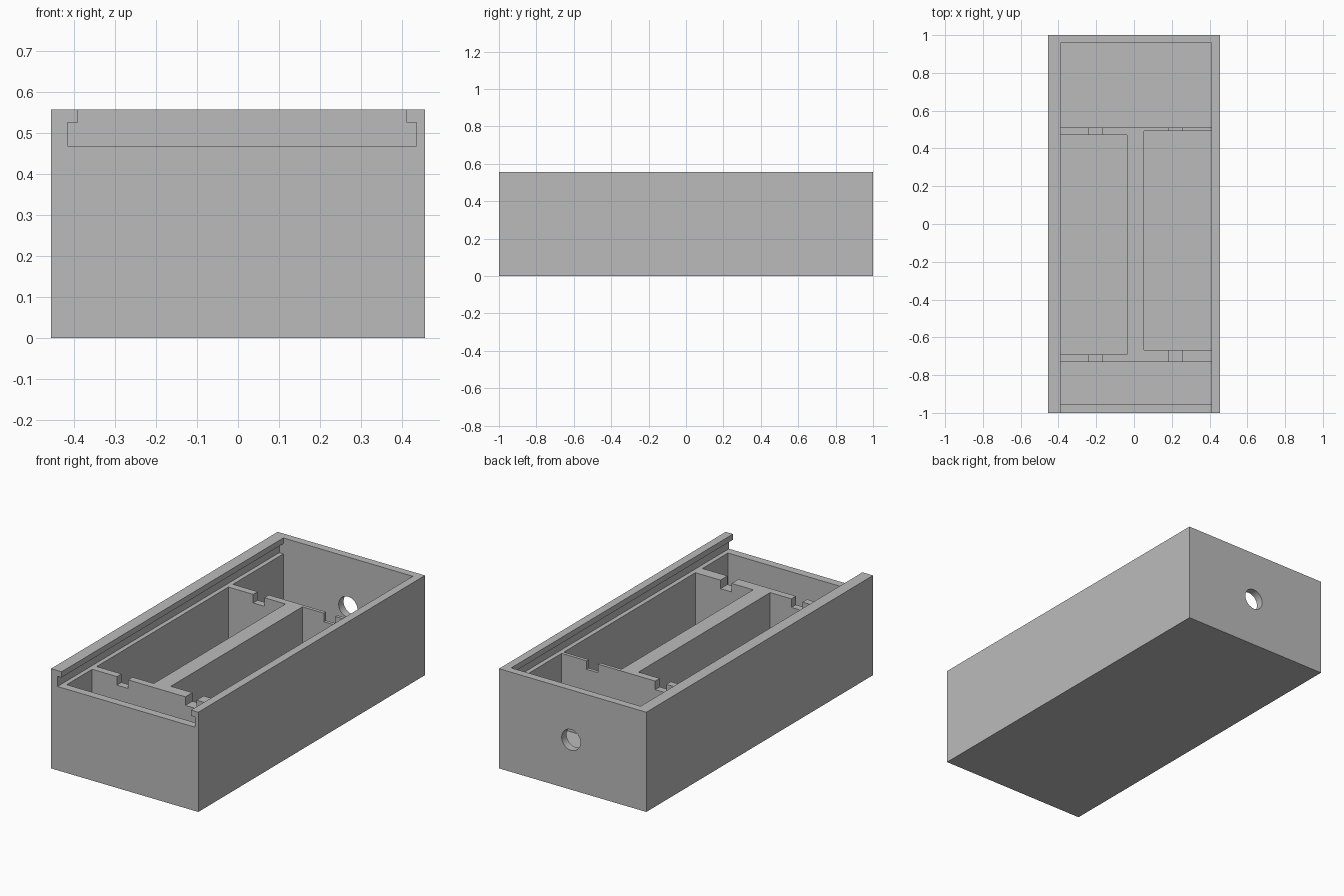
import bpy
import math

if "Cube" in bpy.data.objects:
    bpy.data.objects.remove(bpy.data.objects["Cube"], do_unlink=True)

# Overall levels
TOP, LEDGE, LIP, FLOOR = 0.557, 0.468, 0.525, 0.045
ABOVE = 0.5            # cutter tops end inside the lid channel
LEFT, RIGHT = -0.39, 0.41
END = 0.957

grey = bpy.data.materials.new("plain grey")
grey.use_nodes = True
colour = (0.5, 0.5, 0.5, 1)
grey.diffuse_color = colour
grey.node_tree.nodes["Principled BSDF"].inputs["Base Color"].default_value = colour


def block(name, x, y, z):
    """Box spanning the given (low, high) ranges."""
    bpy.ops.mesh.primitive_cube_add(
        size=1, location=[(a + b) / 2 for a, b in (x, y, z)])
    ob = bpy.context.object
    ob.name = name
    ob.scale = [b - a for a, b in (x, y, z)]
    bpy.ops.object.transform_apply(location=True, rotation=False, scale=True)
    return ob


def carve(body, cutter):
    """Subtract the cutter from the body and remove it."""
    cutter.hide_render = True
    bpy.context.view_layer.objects.active = body
    mod = body.modifiers.new("carve", "BOOLEAN")
    mod.operation = "DIFFERENCE"
    mod.solver = "EXACT"
    mod.object = cutter
    bpy.ops.object.modifier_apply(modifier=mod.name)
    bpy.data.objects.remove(cutter, do_unlink=True)


# Solid case
case = block("case", (-0.455, 0.455), (-1, 1), (0, TOP))
case.data.materials.append(grey)

# Sliding lid channel, open at the front, with overhanging lips
carve(case, block("lid_channel", (-0.415, 0.435), (-1.1, END), (LEDGE, LIP)))
carve(case, block("lid_opening", (LEFT, RIGHT), (-1.1, END), (ABOVE, TOP + 0.1)))

# End compartments and the two long bays, leaving the dividers standing
pockets = {
    "front_compartment": ((LEFT, RIGHT), (-0.955, -0.73)),
    "back_compartment": ((LEFT, RIGHT), (0.512, END)),
    "right_bay": ((LEFT, -0.037), (-0.69, 0.472)),
    "left_bay": ((0.053, RIGHT), (-0.668, 0.493)),
}
for name, (x, y) in pockets.items():
    carve(case, block(name, x, y, (FLOOR, ABOVE)))

# Wire notches in the cross dividers
for x in ((-0.237, -0.168), (0.186, 0.255)):
    for y in ((-0.75, -0.65), (0.45, 0.53)):
        carve(case, block("notch", x, y, (0.42, ABOVE)))

# Round cable hole through the back wall
bpy.ops.mesh.primitive_cylinder_add(
    vertices=48, radius=0.058, depth=0.2, location=(0.01, 1, 0.278),
    rotation=(math.pi / 2, 0, 0))
carve(case, bpy.context.object)

# Crisp flat walls with a smooth hole
bpy.ops.object.select_all(action="DESELECT")
case.select_set(True)
bpy.context.view_layer.objects.active = case
bpy.ops.object.shade_smooth_by_angle(angle=math.radians(30))
